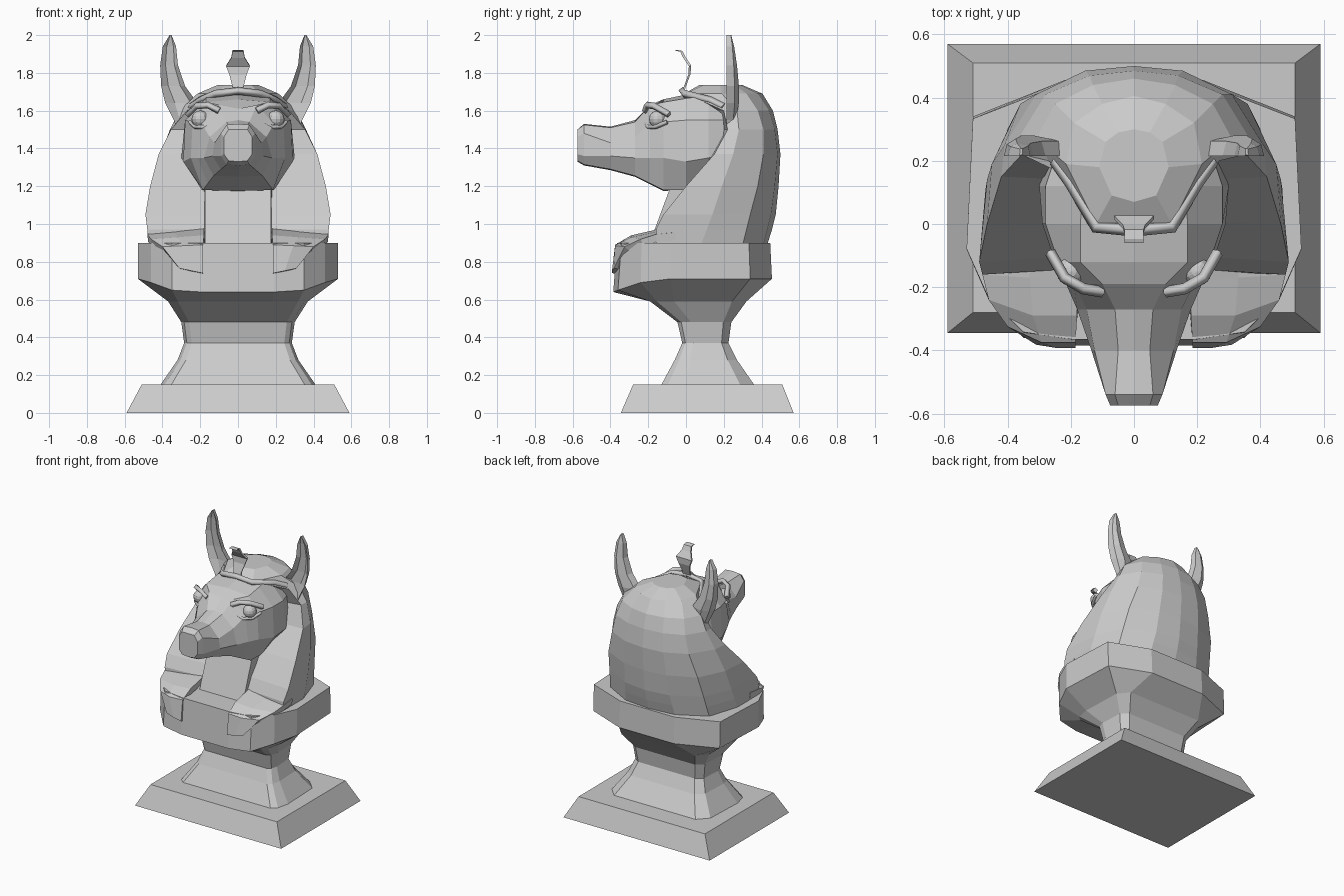
import bpy, bmesh
from mathutils import Vector


def finish(bm, name):
    bmesh.ops.recalc_face_normals(bm, faces=bm.faces)
    me = bpy.data.meshes.new(name)
    bm.to_mesh(me)
    bm.free()
    ob = bpy.data.objects.new(name, me)
    bpy.context.collection.objects.link(ob)
    return ob


def loft(name, rings, closed=True):
    """Skin a stack of equal-length point rings; closed rings get end caps."""
    bm = bmesh.new()
    vs = [[bm.verts.new(p) for p in r] for r in rings]
    n = len(rings[0])
    for a, b in zip(vs, vs[1:]):
        for i in range(n if closed else n - 1):
            j = (i + 1) % n
            bm.faces.new((a[i], a[j], b[j], b[i]))
    if closed:
        bm.faces.new(vs[0])
        bm.faces.new(vs[-1])
    return finish(bm, name)


def full(half):
    """Complete a half outline of 3D points across x = 0."""
    return half + [(-x, y, z) for x, y, z in reversed(half) if abs(x) > 1e-6]


def both(points, s):
    return [(s * x, y, z) for x, y, z in points]


def tube(name, points, r):
    cu = bpy.data.curves.new(name, 'CURVE')
    cu.dimensions = '3D'
    cu.bevel_depth = r
    cu.bevel_resolution = 0
    cu.use_fill_caps = True
    sp = cu.splines.new('POLY')
    sp.points.add(len(points) - 1)
    for p, co in zip(sp.points, points):
        p.co = (*co, 1)
    ob = bpy.data.objects.new(name, cu)
    bpy.context.collection.objects.link(ob)


# Plinth
loft("plinth", [full([(hx, y0, z), (hx, y1, z)]) for z, hx, y0, y1 in
                [(0, .59, -.345, .57), (.15, .51, -.28, .51)]])

# Waisted stem flaring into the shoulder collar
stem = []
for z, hx, y0, y1 in [(.15, .41, -.13, .36), (.28, .32, -.06, .27), (.37, .285, -.02, .225),
                      (.48, .30, -.045, .24), (.59, .37, -.19, .32)]:
    h = y1 - y0
    stem.append(full([(.5 * hx, y0, z), (.86 * hx, y0, z), (.95 * hx, y0 + .07 * h, z),
                      (hx, y0 + .25 * h, z), (.97 * hx, y1 - .15 * h, z), (.8 * hx, y1, z)]))
collar = [(.19, -.385, .64), (.35, -.36, .65), (.46, -.24, .69),
          (.53, -.08, .71), (.51, .34, .71), (.22, .455, .71)]
stem.append(full(collar))
stem.append(full([(x, y * (.95 if y < -.3 else .98), .9) for x, y, z in collar]))
loft("stem_and_collar", stem)

# Headdress: half rings given as front centre, front edge, side, back corner, back, back centre
hood = [
    (.89, -.14, (.47, -.16), (.47, .08), (.40, .30), (.20, .41), .43),
    (.97, -.13, (.48, -.16), (.47, .11), (.39, .32), (.19, .43), .455),
    (1.05, -.09, (.49, -.12), (.465, .14), (.38, .34), (.18, .45), .475),
    (1.2, .01, (.465, 0), (.45, .19), (.36, .38), (.17, .47), .49),
    (1.37, .13, (.42, .15), (.41, .25), (.31, .41), (.155, .485), .50),
    (1.5, .15, (.355, .22), (.36, .28), (.28, .41), (.14, .47), .485),
    (1.6, .05, (.27, .2), (.31, .27), (.25, .38), (.13, .44), .46),
    (1.69, -.01, (.12, 0), (.215, .19), (.19, .32), (.10, .38), .405),
    (1.735, .07, (.07, .09), (.11, .18), (.09, .26), (.05, .29), .30)]
loft("headdress", [full([(0, r[1], r[0])] + [(x, y, r[0]) for x, y in r[2:6]] + [(0, r[6], r[0])])
                   for r in hood])

# Neck and chest between the headdress flaps
loft("neck", [full([(.175, y, z), (.19, .2, z)]) for y, z in [(-.20, .88), (-.17, .96), (-.085, 1.19)]])

# Head and muzzle: station y, then half section of (x, z) from crown to chin
head = [
    (-.575, (0, 1.50), (.05, 1.50), (.075, 1.46), (.075, 1.37), (.05, 1.335), (0, 1.33)),
    (-.54, (0, 1.53), (.06, 1.525), (.09, 1.48), (.09, 1.36), (.06, 1.315), (0, 1.31)),
    (-.40, (0, 1.515), (.05, 1.51), (.125, 1.43), (.135, 1.36), (.09, 1.29), (0, 1.285)),
    (-.27, (0, 1.55), (.06, 1.54), (.15, 1.46), (.18, 1.35), (.13, 1.255), (0, 1.25)),
    (-.19, (0, 1.61), (.10, 1.63), (.19, 1.53), (.215, 1.35), (.16, 1.215), (0, 1.21)),
    (-.12, (0, 1.66), (.17, 1.645), (.24, 1.54), (.25, 1.35), (.185, 1.18), (0, 1.175)),
    (0, (0, 1.685), (.17, 1.665), (.28, 1.55), (.29, 1.33), (.19, 1.18), (0, 1.185)),
    (.12, (0, 1.70), (.16, 1.68), (.28, 1.55), (.30, 1.35), (.19, 1.22), (0, 1.22)),
    (.24, (0, 1.68), (.14, 1.65), (.24, 1.55), (.26, 1.38), (.17, 1.28), (0, 1.28))]
loft("head", [full([(x, r[0], z) for x, z in r[1:]]) for r in head])

for s, side in ((1, "right"), (-1, "left")):
    # Eye with brow and lower lid
    bm = bmesh.new()
    bmesh.ops.create_uvsphere(bm, u_segments=12, v_segments=8, radius=.046)
    bmesh.ops.translate(bm, verts=bm.verts, vec=Vector((s * .2, -.15, 1.555)))
    finish(bm, side + "_eye")
    tube(side + "_brow", both([(.10, -.215, 1.60), (.16, -.205, 1.63),
                               (.22, -.17, 1.625), (.265, -.09, 1.58)], s), .018)
    tube(side + "_lower_lid", both([(.13, -.21, 1.54), (.18, -.20, 1.512),
                                    (.23, -.16, 1.515), (.255, -.10, 1.54)], s), .012)

    # Cupped ear: height, inner edge, outer edge, hollow depth
    ear = []
    for z, xi, xo, d in [(1.46, .28, .31, .01), (1.55, .235, .34, .03), (1.64, .215, .385, .045),
                         (1.73, .28, .407, .045), (1.84, .318, .412, .035),
                         (1.94, .328, .398, .02), (2.0, .352, .362, .005)]:
        w = xo - xi
        ear.append(both([(xi, .215, z), (xi + .2 * w, .215 + .7 * d, z), (xi + .7 * w, .215 + .7 * d, z),
                         (xo, .215, z), (xo - .1 * w, .235 + .5 * d, z), (xo - .4 * w, .235 + d, z),
                         (xi + .1 * w, .235 + .6 * d, z)], s))
    loft(side + "_ear", ear)

    # Headdress flap folding over the collar: inner x, inner y, z, outer x, outer y, outer z
    flap = [both([(a, b, z), ((a + c) / 2, min(b, d) if z < .96 else (b + d) / 2, (z + w) / 2), (c, d, w)], s)
            for a, b, z, c, d, w in [(.18, -.08, .99, .48, -.06, .955), (.18, -.18, .965, .48, -.16, .945),
                                     (.18, -.29, .94, .46, -.24, .92), (.185, -.375, .89, .40, -.325, .88),
                                     (.185, -.392, .74, .31, -.382, .765)]]
    ob = loft(side + "_flap", flap, closed=False)
    bm = bmesh.new()
    bm.from_mesh(ob.data)
    if sum(f.normal.z for f in bm.faces) < 0:
        bmesh.ops.reverse_faces(bm, faces=bm.faces)
    bm.to_mesh(ob.data)
    bm.free()
    mod = ob.modifiers.new("thickness", 'SOLIDIFY')
    mod.thickness = .04
    mod.offset = -1

# Headband along the front edge of the headdress
band = [(.25, .20, 1.62), (.20, .13, 1.655), (.12, -.01, 1.69), (0, -.02, 1.705)]
tube("headband", full(band), .02)

# Rearing serpent ornament: y, z, half width
loft("serpent_ornament", [[(-w, y, z), (w, y, z), (w, y + .012, z + .004), (-w, y + .012, z + .004)]
                          for y, z, w in [(-.025, 1.69, .035), (-.01, 1.73, .03), (.012, 1.79, .045),
                                          (.015, 1.835, .063), (-.015, 1.88, .035),
                                          (-.03, 1.912, .03), (-.06, 1.918, .03)]])
